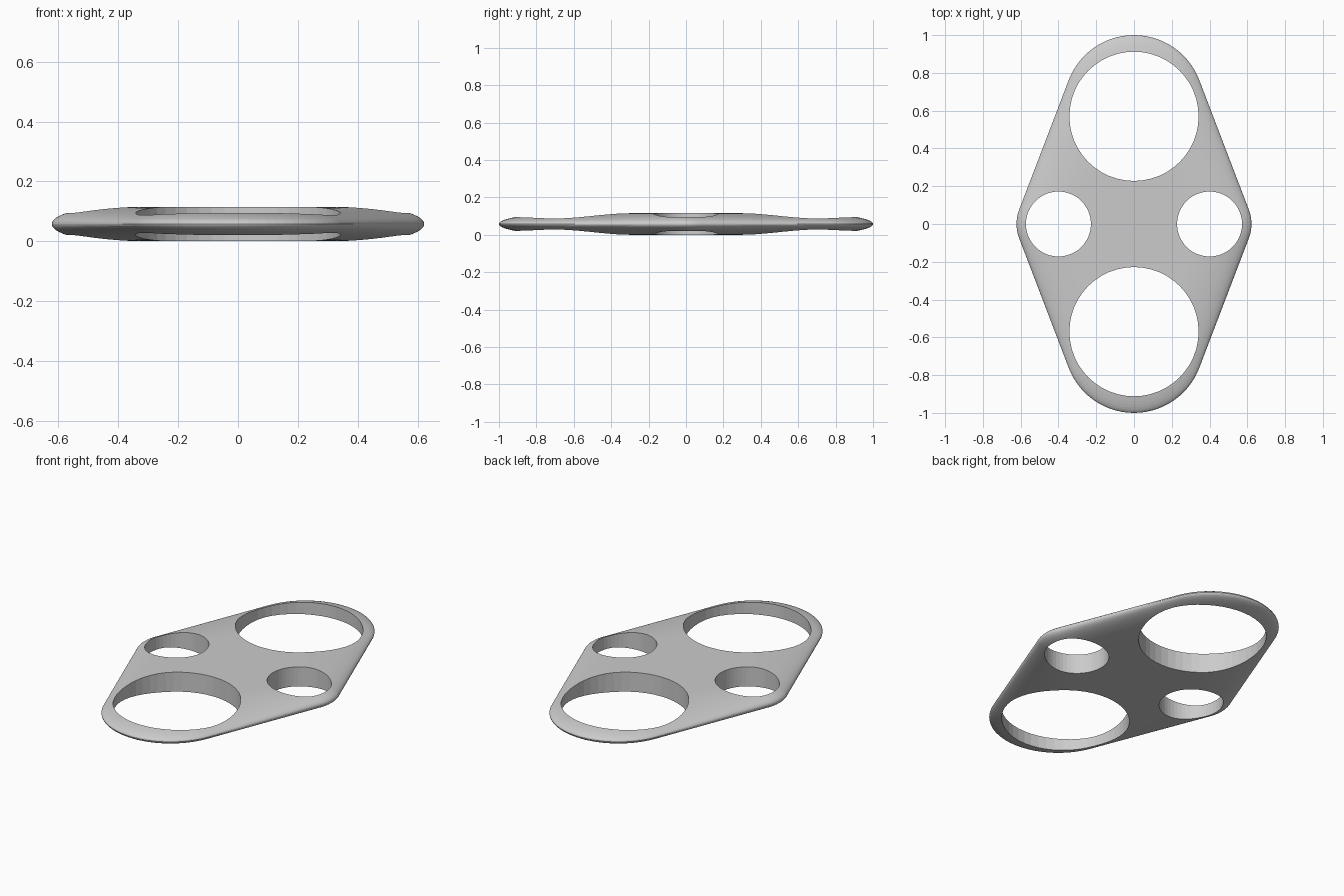
import bpy, bmesh
from mathutils import Matrix

if "Cube" in bpy.data.objects:
    bpy.data.objects.remove(bpy.data.objects["Cube"])

HALF = 0.0575            # half of the plate thickness
LOBES = [(0, 0.63, 0.37), (0, -0.63, 0.37), (0.41, 0, 0.212), (-0.41, 0, 0.212)]
HOLES = [(0, 0.57, 0.342), (0, -0.57, 0.342), (0.4, 0, 0.172), (-0.4, 0, 0.172)]


def make_object(name, bm):
    mesh = bpy.data.meshes.new(name)
    bm.to_mesh(mesh)
    bm.free()
    obj = bpy.data.objects.new(name, mesh)
    bpy.context.collection.objects.link(obj)
    return obj


# Plate body: convex hull around four flattened spheres
bm = bmesh.new()
for x, y, r in LOBES:
    place = Matrix.Translation((x, y, HALF)) @ Matrix.Diagonal((r, r, HALF, 1))
    bmesh.ops.create_uvsphere(bm, u_segments=72, v_segments=32, radius=1, matrix=place)
bmesh.ops.delete(bm, geom=bm.faces[:], context='FACES_ONLY')
bmesh.ops.delete(bm, geom=bm.edges[:], context='EDGES_FACES') if bm.edges else None
hull = bmesh.ops.convex_hull(bm, input=bm.verts[:], use_existing_faces=False)
loose = [v for v in bm.verts if not v.link_faces]
bmesh.ops.delete(bm, geom=loose, context='VERTS')
bmesh.ops.dissolve_limit(bm, angle_limit=0.0005, verts=bm.verts[:], edges=bm.edges[:])
bmesh.ops.recalc_face_normals(bm, faces=bm.faces[:])
plate = make_object("plate", bm)

# Cutter: two large and two small round holes
bm = bmesh.new()
for x, y, r in HOLES:
    bmesh.ops.create_cone(bm, cap_ends=True, segments=48, radius1=r, radius2=r,
                          depth=0.5, matrix=Matrix.Translation((x, y, HALF)))
cutter = make_object("hole_cutter", bm)
cutter.hide_render = True

# Cut the holes, then discard the cutter
cut = plate.modifiers.new("holes", 'BOOLEAN')
cut.operation = 'DIFFERENCE'
cut.solver = 'EXACT'
cut.object = cutter
bpy.context.view_layer.objects.active = plate
plate.select_set(True)
bpy.ops.object.modifier_apply(modifier=cut.name)
bpy.data.objects.remove(cutter)
